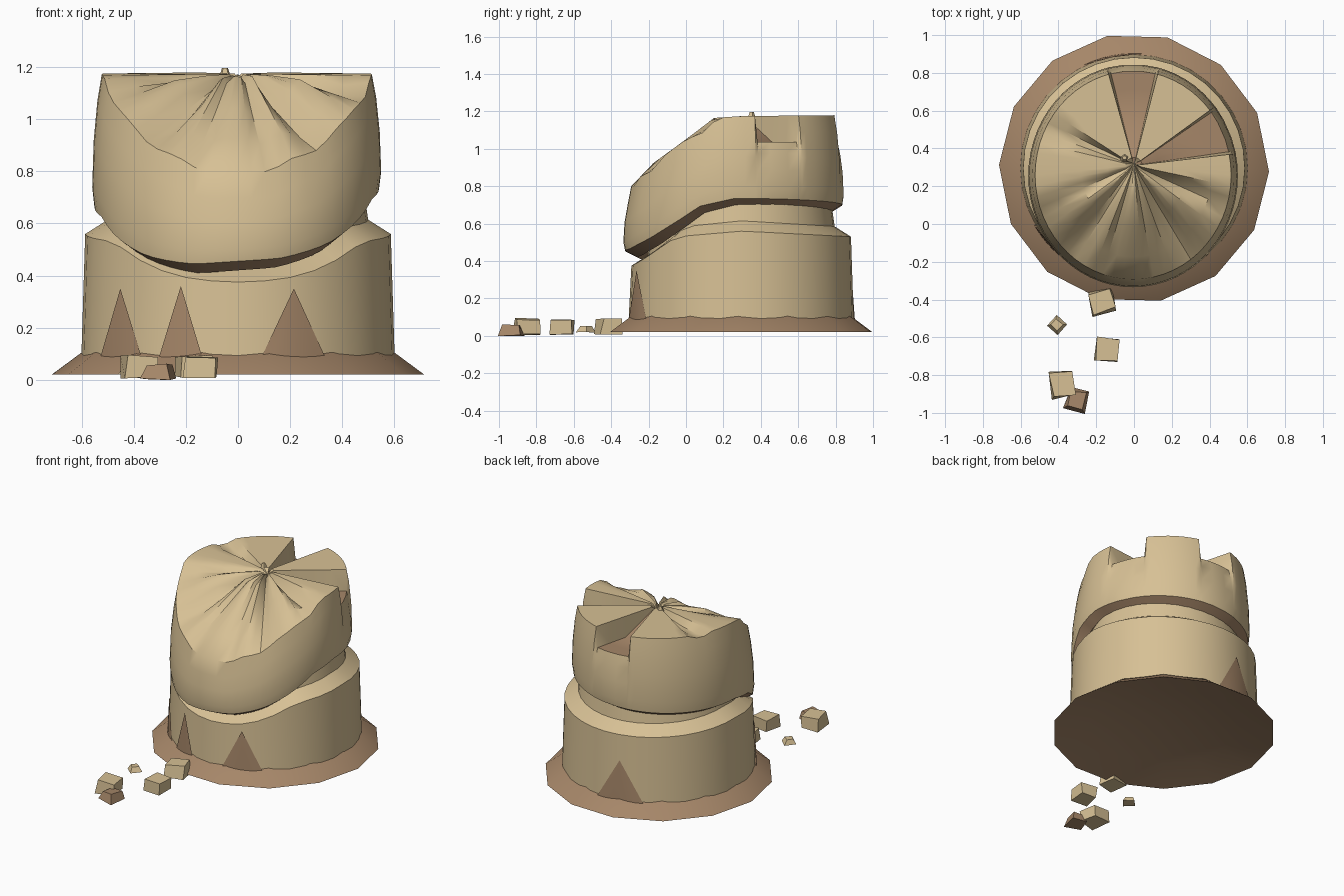
import bpy, bmesh, math, random
from mathutils import Vector, Matrix

cube = bpy.data.objects.get("Cube")
if cube:
    bpy.data.objects.remove(cube, do_unlink=True)
random.seed(4)


def material(name, color):
    m = bpy.data.materials.new(name)
    m.use_nodes = True
    m.diffuse_color = (*color, 1)
    bsdf = m.node_tree.nodes["Principled BSDF"]
    bsdf.inputs["Base Color"].default_value = (*color, 1)
    bsdf.inputs["Roughness"].default_value = 0.9
    return m


SAND = material("pale sand", (0.68, 0.53, 0.30))
BROWN = material("earth brown", (0.38, 0.24, 0.14))


def finish(name, bm, mats, angle=40):
    bmesh.ops.recalc_face_normals(bm, faces=bm.faces)
    me = bpy.data.meshes.new(name)
    bm.to_mesh(me)
    bm.free()
    ob = bpy.data.objects.new(name, me)
    bpy.context.collection.objects.link(ob)
    for m in mats:
        me.materials.append(m)
    bpy.ops.object.select_all(action='DESELECT')
    ob.select_set(True)
    bpy.context.view_layer.objects.active = ob
    bpy.ops.object.shade_smooth_by_angle(angle=math.radians(angle))
    return ob


def interp(points, t):
    """Piecewise linear curve through (t, value) points."""
    if t <= points[0][0]:
        return points[0][1]
    for (a, u), (b, v) in zip(points, points[1:]):
        if t <= b:
            return u + (v - u) * (t - a) / (b - a)
    return points[-1][1]


def loft(angles, rings, pole_end=None, pole_start=None):
    """Skin rings, each a function of angle in degrees; returns mesh and face tags."""
    bm = bmesh.new()
    rows = [[bm.verts.new(ring(a)) for a in angles] for ring in rings]
    n, tags = len(angles), {}
    for k, (lo, hi) in enumerate(zip(rows, rows[1:])):
        for i in range(n):
            j = (i + 1) % n
            tags[bm.faces.new((lo[i], lo[j], hi[j], hi[i]))] = (k, i)
    for pole, row, k in ((pole_start, rows[0], -1), (pole_end, rows[-1], len(rows) - 1)):
        if pole:
            p = bm.verts.new(pole)
            for i in range(n):
                tags[bm.faces.new((row[i], row[(i + 1) % n], p))] = (k, i)
    return bm, tags


def polar(a, rx, ry, cx, cy):
    t = math.radians(a)
    return cx + rx * math.cos(t), cy + ry * math.sin(t)


CY = 0.295


def circle(r, z):
    return lambda a: (*polar(a, r, r, 0, CY), z)


# Flared skirt, hollow underneath
sides = [75.7 + i * 360 / 14 for i in range(14)]
bm, _ = loft(sides, [circle(0.48, 0.07), circle(0.715, 0.02), circle(0.60, 0.105),
                     circle(0.585, 0.11)], pole_start=(0, CY, 0.13))
finish("base_skirt", bm, [BROWN])

# Lower drum with a rim that dips at the front, a sloping ledge and a neck
LEDGE = [(-0.33, 0.355), (-0.24, 0.40), (-0.05, 0.53), (0.3, 0.56), (0.88, 0.53)]


def drum(r, rise):
    def ring(a):
        x, y = polar(a, r, r, 0, CY)
        edge = interp(LEDGE, polar(a, 0.585, 0.585, 0, CY)[1])
        return x, y, edge + rise
    return ring


fine = [i * 10 for i in range(36)]
bm, _ = loft(fine, [circle(0.602, 0.08), drum(0.587, 0), drum(0.50, 0.055), drum(0.485, 0.16)])
finish("lower_drum", bm, [SAND])

# Painted spikes rising from the skirt, hugging the drum
for n, (angle, half, top) in enumerate([(221, 11.5, 0.35), (248.5, 8.5, 0.36),
                                        (291, 12.5, 0.35), (101, 15, 0.36)]):
    bm = bmesh.new()
    tip = bm.verts.new(circle(0.599, top)(angle))
    foot = [bm.verts.new(circle(0.608, 0.085)(angle + half * k / 3)) for k in range(-3, 4)]
    for p, q in zip(foot, foot[1:]):
        bm.faces.new((p, q, tip))
    finish(f"drum_spike_{n + 1}", bm, [BROWN])

# Gathered cap: slanted underside, bulging wall, folded top drawn to a knot
BOTTOM = [(-0.31, 0.455), (-0.2, 0.50), (-0.05, 0.585), (0.07, 0.66), (0.26, 0.70), (0.85, 0.70)]
TOP = [(-0.33, 0.76), (-0.18, 0.92), (0.0, 1.05), (0.15, 1.165), (0.3, 1.175), (0.85, 1.18)]
GAPS = [(90, 13), (25, 12)]
FOLDS = [(153, 9, 0.07), (200, 11, 0.04), (231, 12, 0.08), (253, 9, 0.035),
         (284, 9, 0.04), (307, 12, 0.08), (343, 11, 0.08)]


def off(a, b):
    return abs((a - b + 180) % 360 - 180)


def in_gap(a):
    return any(off(a, c) <= w for c, w in GAPS)


def dip(a, f):
    """Depth of the folds at angle a and radius fraction f."""
    if in_gap(a):
        return 0.14 * min(1, f / 0.5)
    d = sum(h * max(0, 1 - off(a, c) / w) for c, w, h in FOLDS)
    return d * interp([(0, 0.2), (0.3, 1), (0.7, 0.9), (1, 0.3)], f)


def cap_xy(a, f):
    x, y = polar(a, 0.555, 0.59, -0.005, 0.255)
    return x * f, 0.31 + (y - 0.31) * f


def bottom_z(a):
    x, y = cap_xy(a, 1)
    return interp(BOTTOM, y) + 0.035 * x / 0.55


def cap_under(f, lift):
    return lambda a: (*cap_xy(a, f), bottom_z(a) + lift)


def cap_wall(f, t):
    def ring(a):
        z = bottom_z(a)
        top = interp(TOP, cap_xy(a, 1)[1]) - dip(a, 1)
        return (*cap_xy(a, f), z + (top - z) * t)
    return ring


def cap_top(f):
    def ring(a):
        x, y = cap_xy(a, f)
        return x, y, interp(TOP, y) - dip(a, f)
    return ring


angles = {i * 6 for i in range(60)}
for c, w in GAPS:
    angles = {a for a in angles if off(a, c) > w + 3}
    angles |= {c + s * (w + e) for s in (-1, 1) for e in (0, 1.5)} | {c - 5, c + 5}
angles = sorted(angles)
bm, tags = loft(angles, [cap_under(0.80, 0.0), cap_under(0.88, -0.035), cap_under(0.985, 0.0),
                         cap_wall(1.0, 0.15), cap_wall(0.99, 0.5), cap_wall(0.965, 0.8),
                         cap_top(0.935), cap_top(0.75), cap_top(0.5), cap_top(0.25),
                         cap_top(0.08)], pole_end=(0, 0.32, 1.145))
for face, (k, i) in tags.items():
    a, b = angles[i], angles[(i + 1) % len(angles)]
    if k < 2 or (k >= 6 and in_gap(a) and in_gap(b)):
        face.material_index = 1
finish("gathered_cap", bm, [SAND, BROWN], 35)

# Small twisted tuft at the knot
bm = bmesh.new()
bmesh.ops.create_cone(bm, cap_ends=True, segments=5, radius1=0.035, radius2=0.012, depth=0.07,
                      matrix=Matrix.Translation((-0.05, 0.35, 1.163)))
finish("knot_tuft", bm, [SAND])


# Fallen crumbs in front
def crumb(name, center, size, turn, mat, taper):
    bm = bmesh.new()
    bmesh.ops.create_cube(bm, size=1)
    for v in bm.verts:
        if v.co.z > 0:
            v.co.x *= taper
            v.co.y *= taper
        v.co += Vector([random.uniform(-0.07, 0.07) for _ in range(3)])
    place = (Matrix.Translation(center) @ Matrix.Rotation(math.radians(turn), 4, 'Z')
             @ Matrix.Diagonal((*size, 1)))
    bmesh.ops.transform(bm, matrix=place, verts=bm.verts)
    finish(name, bm, [mat], 60)


crumb("crumb_near_skirt", (-0.17, -0.41, 0.05), (0.13, 0.12, 0.08), 15, SAND, 0.85)
crumb("crumb_tiny", (-0.41, -0.535, 0.036), (0.075, 0.075, 0.035), 45, SAND, 0.6)
crumb("crumb_middle", (-0.14, -0.665, 0.048), (0.12, 0.13, 0.08), -5, SAND, 0.95)
crumb("crumb_far", (-0.38, -0.85, 0.05), (0.125, 0.14, 0.08), 10, SAND, 0.9)
crumb("crumb_brown", (-0.30, -0.93, 0.03), (0.11, 0.115, 0.055), -15, BROWN, 0.7)
